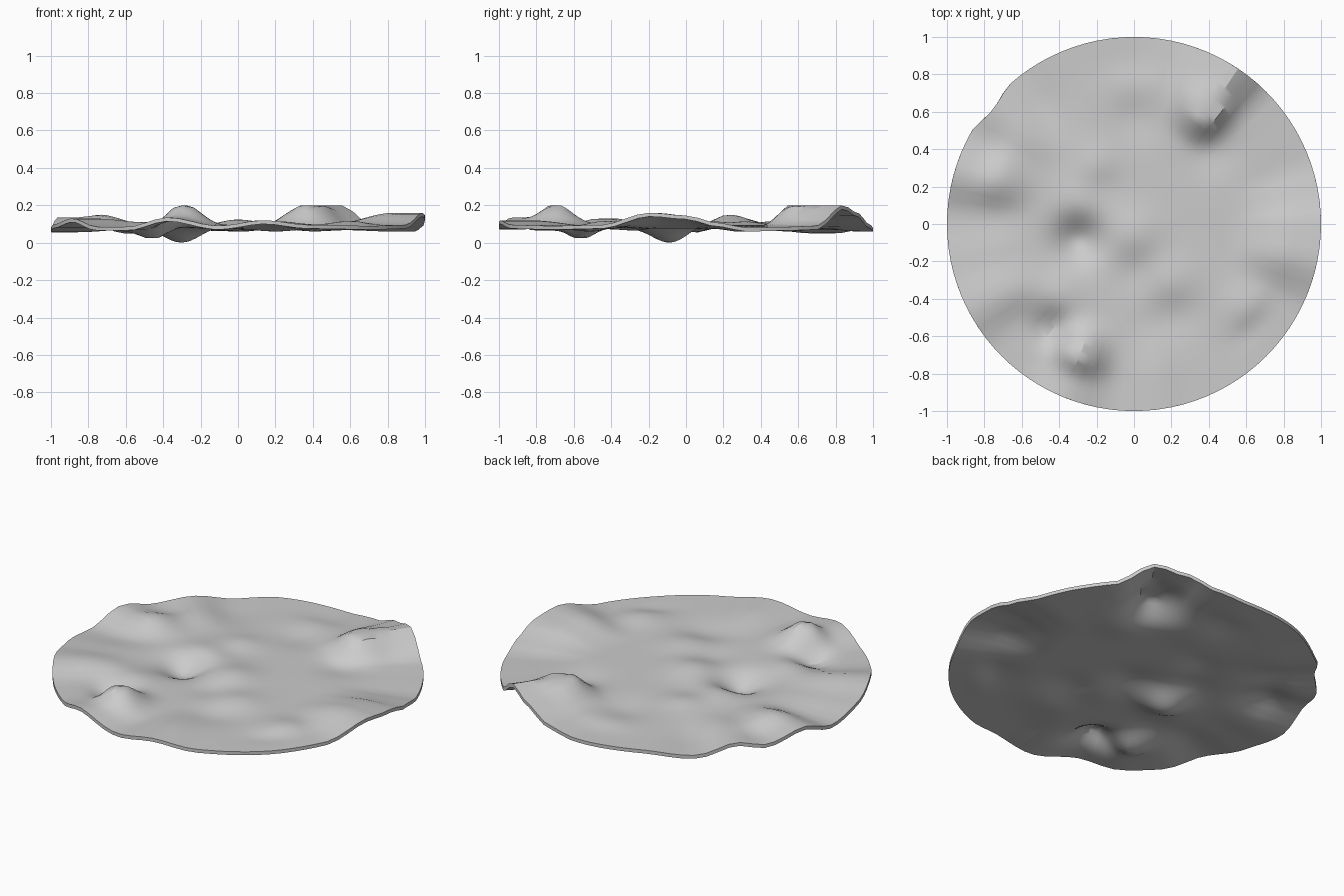
import bpy, bmesh, math

if "Cube" in bpy.data.objects:
    bpy.data.objects.remove(bpy.data.objects["Cube"])

SEGS, RINGS = 96, 44
BASE, THICK = 0.085, 0.02

# rim height by angle in degrees
RIM = [(0, .135), (10, .095), (19, .07), (33, .075), (44, .08), (57, .19), (66, .15),
       (77, .09), (88, .07), (112, .08), (127, .06), (141, .105), (151, .08),
       (164, .125), (177, .065), (193, .09), (208, .12), (221, .075), (234, .075),
       (248, .125), (264, .08), (278, .11), (292, .085), (315, .08), (333, .085),
       (349, .15), (360, .135)]

# dents and bumps: x, y, height, width
BUMPS = [(-.30, -.08, -.08, .09), (-.28, .10, .03, .10), (0, -.06, .03, .10),
         (0, -.25, -.015, .09), (.20, -.32, .025, .10), (.20, -.48, -.02, .10),
         (0, .72, .02, .10), (0, .58, -.02, .10), (.60, -.45, .025, .09),
         (.65, -.61, -.015, .08), (-.20, .31, .02, .08), (-.20, .19, -.012, .08),
         (-.44, -.56, -.06, .08), (-.42, -.40, .025, .09), (-.30, -.69, .085, .09),
         (.37, .58, .07, .09), (.40, .40, -.02, .09), (-.70, .30, .03, .10)]


def smooth(t):
    t = max(0, min(1, t))
    return t * t * (3 - 2 * t)


def rim_height(deg):
    for (a, za), (b, zb) in zip(RIM, RIM[1:]):
        if a <= deg <= b:
            return za + (zb - za) * smooth((deg - a) / (b - a))
    return BASE


def height(r, deg):
    x, y = r * math.cos(math.radians(deg)), r * math.sin(math.radians(deg))
    z = BASE + smooth((r - .5) / .35) * (rim_height(deg) - BASE)
    fade = 1 - smooth((r - .75) / .2)
    for bx, by, h, s in BUMPS:
        z += fade * h * math.exp(-((x - bx) ** 2 + (y - by) ** 2) / (2 * s * s))
    return max(THICK / 2, min(.2 - THICK / 2, z))


# rippled sheet in polar rings
bm = bmesh.new()
centre = bm.verts.new((0, 0, height(0, 0)))
rings = []
for i in range(1, RINGS + 1):
    ring = []
    for j in range(SEGS):
        deg = 360 * j / SEGS
        # slight flat in the outline at the back left
        flat = .033 * max(0, 1 - abs(deg - 141) / 9)
        r = i / RINGS
        rr = r * (1 - flat * smooth((r - .8) / .2))
        a = math.radians(deg)
        ring.append(bm.verts.new((rr * math.cos(a), rr * math.sin(a), height(r, deg))))
    rings.append(ring)
for j in range(SEGS):
    k = (j + 1) % SEGS
    bm.faces.new((centre, rings[0][j], rings[0][k]))
    for a, b in zip(rings, rings[1:]):
        bm.faces.new((a[j], b[j], b[k], a[k]))
mesh = bpy.data.meshes.new("rippled_disc")
bm.to_mesh(mesh)
bm.free()
disc = bpy.data.objects.new("rippled_disc", mesh)
bpy.context.collection.objects.link(disc)

# sheet thickness
mod = disc.modifiers.new("thickness", 'SOLIDIFY')
mod.thickness = THICK
mod.offset = 0
bpy.context.view_layer.objects.active = disc
disc.select_set(True)
bpy.ops.object.modifier_apply(modifier=mod.name)
bpy.ops.object.shade_smooth_by_angle(angle=math.radians(30))
